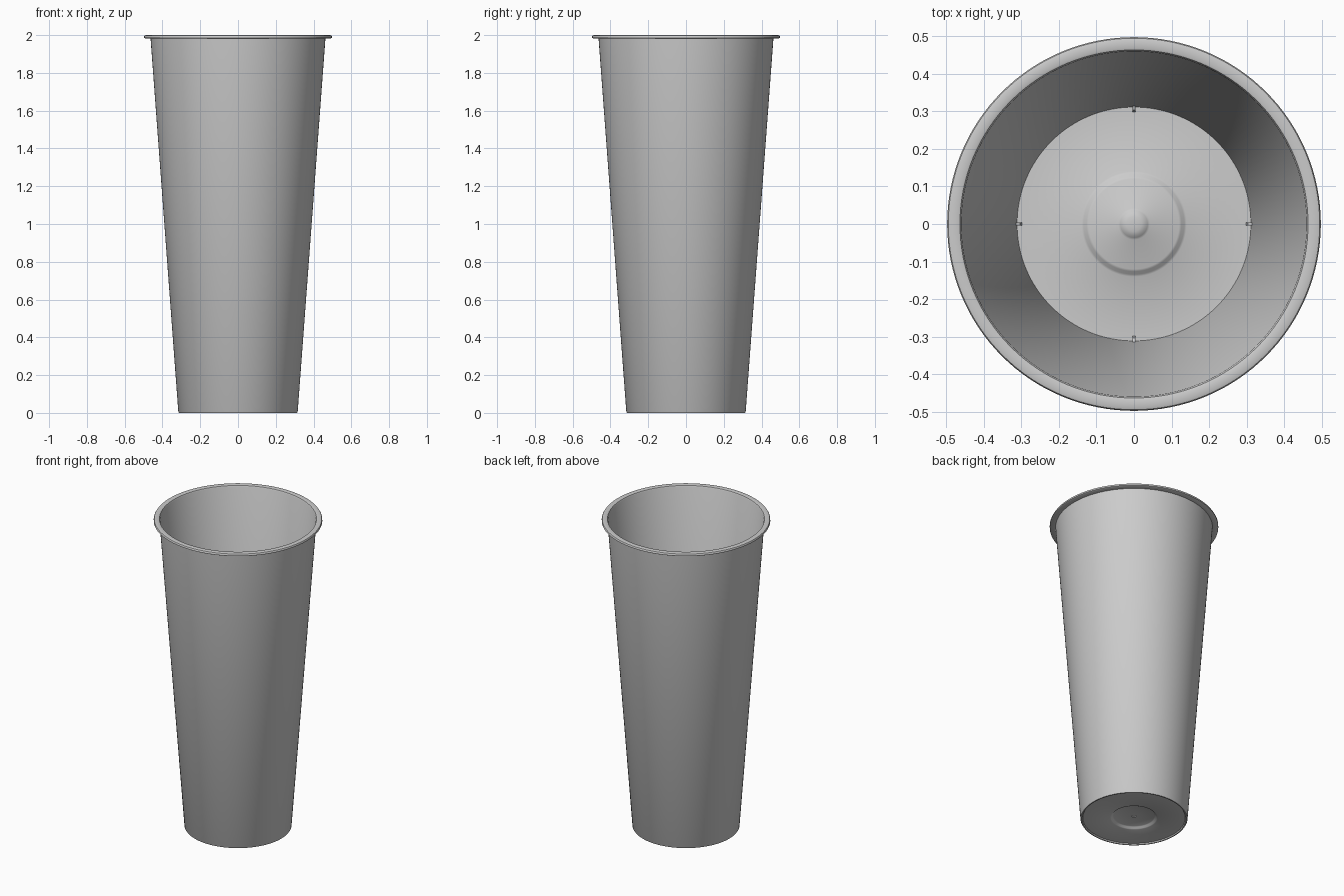
import bpy, bmesh, math

if "Cube" in bpy.data.objects:
    bpy.data.objects.remove(bpy.data.objects["Cube"])

SEGMENTS = 128


def finish(name, bm, smooth=True):
    bmesh.ops.remove_doubles(bm, verts=bm.verts, dist=1e-5)
    bmesh.ops.recalc_face_normals(bm, faces=bm.faces)
    mesh = bpy.data.meshes.new(name)
    bm.to_mesh(mesh)
    bm.free()
    ob = bpy.data.objects.new(name, mesh)
    bpy.context.collection.objects.link(ob)
    if smooth:
        bpy.ops.object.select_all(action='DESELECT')
        bpy.context.view_layer.objects.active = ob
        ob.select_set(True)
        bpy.ops.object.shade_smooth_by_angle(angle=math.radians(35))
    return ob


def lathe(name, profile):
    bm = bmesh.new()
    verts = [bm.verts.new((r, 0, z)) for r, z in profile]
    edges = [bm.edges.new(p) for p in zip(verts, verts[1:])]
    bmesh.ops.spin(bm, geom=verts + edges, cent=(0, 0, 0), axis=(0, 0, 1),
                   angle=2 * math.pi, steps=SEGMENTS, use_merge=True)
    return finish(name, bm)


# Cup: underside, foot, outer wall, flanged rim, inner wall, stepped floor
lathe("cup_body", [
    (0, 0.025), (0.016, 0.025), (0.016, 0.021), (0.12, 0.021),
    (0.126, 0.018), (0.134, 0.010), (0.14, 0.007),
    (0.302, 0.007), (0.306, 0.0), (0.313, 0.0), (0.316, 0.005),
    (0.463, 1.983), (0.492, 1.983), (0.497, 1.986),
    (0.497, 1.993), (0.494, 1.998), (0.488, 2.0),
    (0.468, 2.0), (0.463, 1.998), (0.459, 1.99),
    (0.311, 0.016), (0.14, 0.016), (0.134, 0.019), (0.126, 0.027),
    (0.12, 0.030), (0.042, 0.030), (0.036, 0.034), (0.030, 0.039),
    (0.020, 0.042), (0.010, 0.043), (0, 0.0435),
])

# Four small stacking ribs where the floor meets the wall
for i in range(4):
    bm = bmesh.new()
    section = [(0.298, 0.014), (0.313, 0.014), (0.3155, 0.05), (0.303, 0.045)]
    sides = [[bm.verts.new((r, y, z)) for r, z in section]
             for y in (-0.004, 0.004)]
    for side in sides:
        bm.faces.new(side)
    for k in range(4):
        n = (k + 1) % 4
        bm.faces.new((sides[0][k], sides[0][n], sides[1][n], sides[1][k]))
    rib = finish("stacking_rib_%d" % (i + 1), bm, smooth=False)
    rib.rotation_euler.z = i * math.pi / 2
